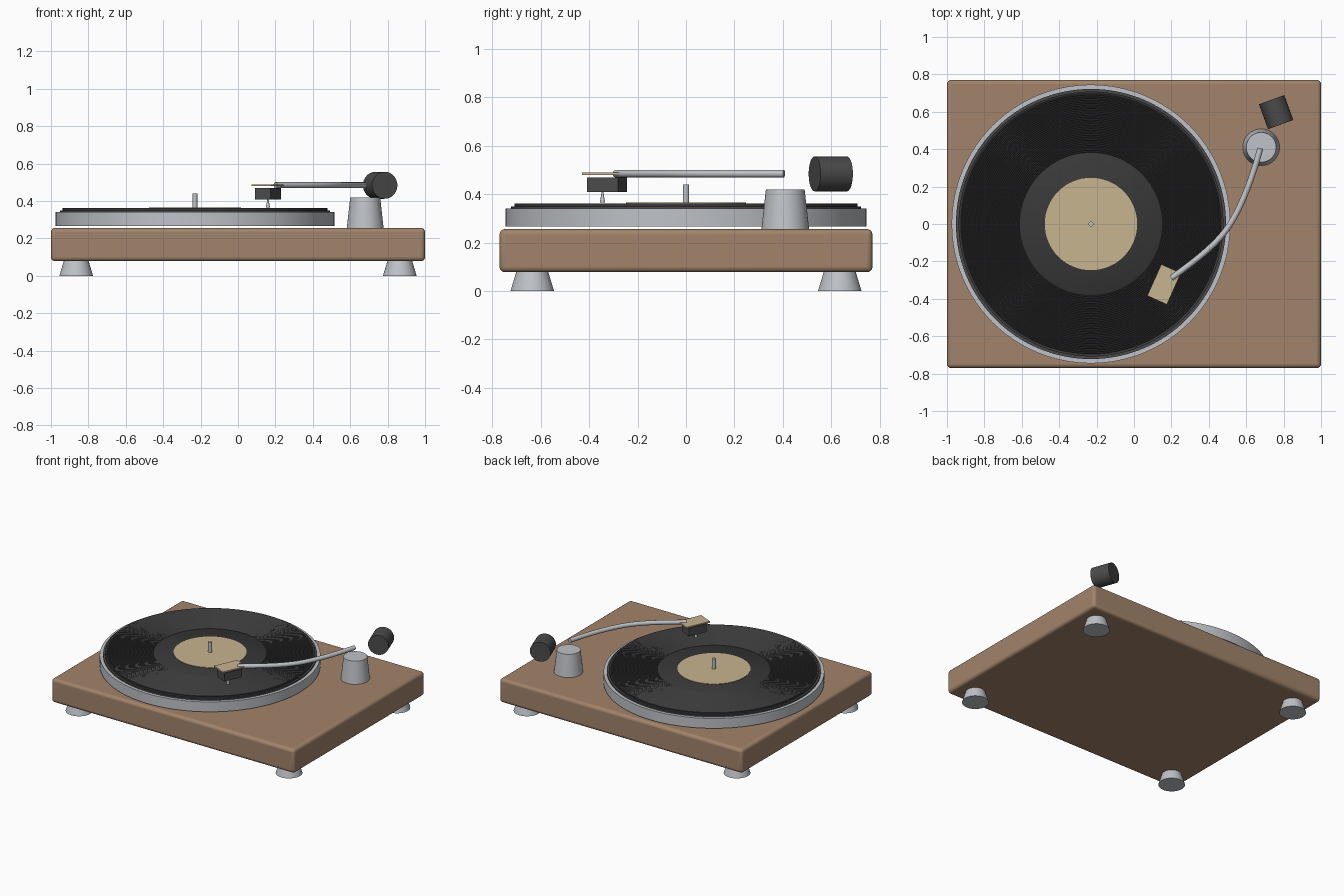
import bpy, bmesh, math
from mathutils import Vector

cube = bpy.data.objects.get("Cube")
if cube:
    bpy.data.objects.remove(cube, do_unlink=True)


def material(name, r, g, b):
    m = bpy.data.materials.new(name)
    m.use_nodes = True
    m.diffuse_color = (r, g, b, 1)
    m.node_tree.nodes["Principled BSDF"].inputs["Base Color"].default_value = (r, g, b, 1)
    return m


wood = material("walnut wood", 0.36, 0.23, 0.145)
metal = material("brushed metal", 0.52, 0.54, 0.57)
vinyl = material("black vinyl", 0.04, 0.04, 0.04)
dark = material("dark grey", 0.07, 0.07, 0.072)
cream = material("cream", 0.58, 0.46, 0.28)


def finish(bm, name, mat, loc, rot=(0, 0, 0), smooth=True):
    bmesh.ops.recalc_face_normals(bm, faces=bm.faces)
    mesh = bpy.data.meshes.new(name)
    bm.to_mesh(mesh)
    bm.free()
    mesh.materials.append(mat)
    obj = bpy.data.objects.new(name, mesh)
    obj.location, obj.rotation_euler = loc, rot
    bpy.context.collection.objects.link(obj)
    if smooth:
        bpy.ops.object.select_all(action='DESELECT')
        obj.select_set(True)
        bpy.context.view_layer.objects.active = obj
        bpy.ops.object.shade_smooth_by_angle(angle=math.radians(35))
    return obj


def box(name, size, loc, mat, turn=0):
    bm = bmesh.new()
    bmesh.ops.create_cube(bm, size=1)
    bmesh.ops.scale(bm, vec=size, verts=bm.verts)
    return finish(bm, name, mat, loc, (0, 0, turn), False)


def cone(name, r_low, r_high, height, loc, mat, sides=48, rot=(0, 0, 0)):
    """Cylinder or frustum centred on loc."""
    bm = bmesh.new()
    bmesh.ops.create_cone(bm, cap_ends=True, segments=sides, radius1=r_low,
                          radius2=r_high, depth=height)
    return finish(bm, name, mat, loc, rot)


def upright(name, x, y, z0, z1, r0, r1, mat, sides=48):
    return cone(name, r0, r1, z1 - z0, (x, y, (z0 + z1) / 2), mat, sides)


def lathe(name, profile, loc, mat, sides):
    bm = bmesh.new()
    verts = [bm.verts.new((r, 0, z)) for r, z in profile]
    edges = [bm.edges.new(pair) for pair in zip(verts, verts[1:])]
    bmesh.ops.spin(bm, geom=verts + edges, cent=(0, 0, 0), axis=(0, 0, 1),
                   angle=math.tau, steps=sides)
    bmesh.ops.remove_doubles(bm, verts=bm.verts, dist=0.0001)
    return finish(bm, name, mat, loc)


# Plinth with rounded edges, on four tapered feet
plinth = box("plinth", (2, 1.54, 0.178), (0, 0, 0.167), wood)
bevel = plinth.modifiers.new("rounded edges", 'BEVEL')
bevel.width, bevel.segments = 0.022, 4
bpy.ops.object.select_all(action='DESELECT')
plinth.select_set(True)
bpy.context.view_layer.objects.active = plinth
bpy.ops.object.shade_smooth_by_angle(angle=math.radians(35))

for side, x in (("left", 0.865), ("right", -0.865)):
    for end, y in (("front", -0.635), ("back", 0.635)):
        upright(f"{end}_{side}_foot", x, y, 0, 0.08, 0.09, 0.066, metal)

# Platter, mat, grooved record, label and spindle share one axis
cx = -0.23
upright("platter", cx, 0, 0.266, 0.34, 0.745, 0.745, metal, 128)
upright("platter_mat", cx, 0, 0.339, 0.35, 0.722, 0.722, dark, 128)

grooves = 36
inner, outer, top = 0.378, 0.70, 0.362
pitch = (outer - inner) / grooves
profile = [(0, 0.349), (0.708, 0.349), (0.708, top), (outer, top)]
for i in range(grooves):
    r = outer - i * pitch
    profile += [(r - pitch / 2, top - 0.003), (r - pitch, top)]
profile.append((0, top))
lathe("record", profile, (cx, 0, 0), vinyl, 128)

upright("record_label", cx, 0, 0.36, 0.365, 0.247, 0.247, cream, 64)
upright("spindle", cx, 0, 0.30, 0.44, 0.013, 0.013, metal, 24)

# Tonearm base and the curved arm tube above it
upright("tonearm_base", 0.68, 0.41, 0.25, 0.42, 0.099, 0.08, metal)

curve = bpy.data.curves.new("tonearm", 'CURVE')
curve.dimensions = '3D'
curve.bevel_depth, curve.bevel_resolution = 0.016, 4
curve.resolution_u = 20
curve.use_fill_caps = True
spline = curve.splines.new('BEZIER')
spline.bezier_points.add(2)
arm_path = [((0.675, 0.405), (0.03, 0.12)),
            ((0.505, -0.015), (0.075, 0.11)),
            ((0.20, -0.29), (0.10, 0.075))]
for point, (pos, tangent) in zip(spline.bezier_points, arm_path):
    point.handle_left_type = point.handle_right_type = 'FREE'
    point.co = Vector((*pos, 0.485))
    point.handle_left = point.co + Vector((*tangent, 0))
    point.handle_right = point.co - Vector((*tangent, 0))
curve.materials.append(metal)
arm = bpy.data.objects.new("tonearm", curve)
bpy.context.collection.objects.link(arm)

# Counterweight lies on its side behind the base
cone("counterweight", 0.072, 0.072, 0.142, (0.76, 0.598, 0.484), dark, 48,
     (math.pi / 2, 0, math.radians(20)))

# Headshell plate, cartridge and stylus at the arm's tip
turn = math.radians(-24)
box("headshell", (0.115, 0.184, 0.01), (0.161, -0.323, 0.484), cream, turn)
box("cartridge", (0.091, 0.14, 0.06), (0.161, -0.327, 0.439), dark, turn)
upright("stylus", 0.16, -0.345, 0.365, 0.412, 0.011, 0.003, metal, 16)
